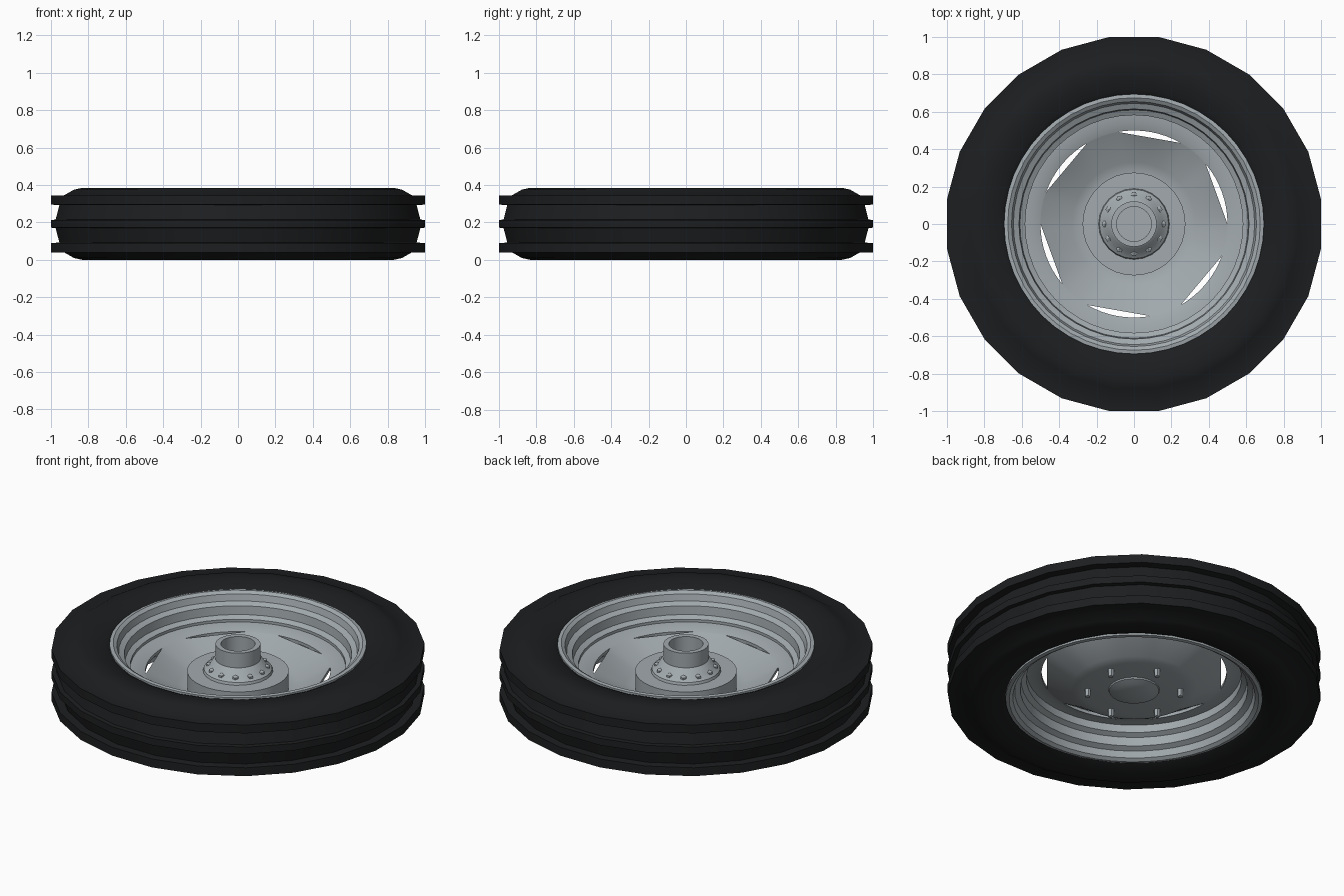
import bpy, bmesh, math

if "Cube" in bpy.data.objects:
    bpy.data.objects.remove(bpy.data.objects["Cube"])

MID = 0.1925  # height of the wheel's middle plane


def material(name, color):
    m = bpy.data.materials.new(name)
    m.diffuse_color = color
    m.use_nodes = True
    m.node_tree.nodes["Principled BSDF"].inputs["Base Color"].default_value = m.diffuse_color
    return m


RUBBER = material("rubber", (0.012, 0.013, 0.014, 1))
METAL = material("metal", (0.36, 0.40, 0.42, 1))


def lathe(name, profile, sides, mat, start=0.0, closed=True, shape=None, angle=30):
    """Spin (radius, z) points round z; shape(radius, angle) may alter the radius."""
    bm = bmesh.new()
    rings = []
    for r, z in profile:
        if r < 1e-5:
            rings.append([bm.verts.new((0, 0, z))] * sides)
            continue
        ring = []
        for i in range(sides):
            a = start + 2 * math.pi * i / sides
            q = shape(r, a) if shape else r
            ring.append(bm.verts.new((q * math.cos(a), q * math.sin(a), z)))
        rings.append(ring)
    pairs = list(zip(rings, rings[1:]))
    if closed:
        pairs.append((rings[-1], rings[0]))
    for p, q in pairs:
        for i in range(sides):
            j = (i + 1) % sides
            vs = list(dict.fromkeys((p[i], p[j], q[j], q[i])))
            if len(vs) > 2:
                bm.faces.new(vs)
    bmesh.ops.recalc_face_normals(bm, faces=bm.faces)
    me = bpy.data.meshes.new(name)
    bm.to_mesh(me)
    bm.free()
    ob = bpy.data.objects.new(name, me)
    bpy.context.collection.objects.link(ob)
    me.materials.append(mat)
    bpy.ops.object.select_all(action='DESELECT')
    ob.select_set(True)
    bpy.context.view_layer.objects.active = ob
    bpy.ops.object.shade_smooth_by_angle(angle=math.radians(angle))
    return ob


def mirrored(half):
    """Complete a top-half profile by reflecting it below the middle plane."""
    return half + [(r, 2 * MID - z) for r, z in reversed(half)]


# Tyre: rounded carcass with three raised tread ribs
FLAT = 1 / math.cos(math.pi / 24)
tyre_half = [(0.66, 0.31), (0.685, 0.345), (0.72, 0.362), (0.78, 0.378),
             (0.84, 0.385), (0.885, 0.375), (0.93, 0.345),
             (1.0, 0.345), (1.0, 0.295), (0.955, 0.293),
             (0.975, 0.215), (1.0, 0.213)]
lathe("tyre", [(r * (FLAT if r > 0.9 else 1), z) for r, z in mirrored(tyre_half)],
      24, RUBBER, start=math.pi / 24)

# Rim: lips, bead seats and drop centre
outer = [(0.695, 0.345), (0.695, 0.362), (0.675, 0.365), (0.655, 0.352),
         (0.645, 0.315), (0.615, 0.30), (0.61, 0.25), (0.582, 0.235)]
inner = [(0.60, 0.225), (0.628, 0.245), (0.632, 0.285), (0.665, 0.305)]
rim = mirrored(outer)
back = mirrored(inner[::-1])
lathe("rim", rim + back[::-1], 48, METAL)


# Wheel disc: dished, with six flats that leave slots against the outer ring
def flats(r, a):
    if r < 0.49:
        return r
    d = (a - math.radians(20) + math.pi / 6) % (math.pi / 3) - math.pi / 6
    return min(r, r * math.cos(math.radians(20)) / math.cos(d))


lathe("wheel_disc", [(0, 0.10), (0.28, 0.10), (0.33, 0.115), (0.50, 0.20),
                     (0.50, 0.182), (0.34, 0.093), (0.28, 0.08), (0, 0.08)],
      72, METAL, closed=False, shape=flats)
lathe("disc_outer_ring", [(0.50, 0.20), (0.54, 0.215), (0.59, 0.22),
                          (0.59, 0.195), (0.54, 0.195), (0.50, 0.182)], 72, METAL)

# Hub: drum flange, collar and open-topped tube
lathe("hub_flange", [(0, 0.20), (0.275, 0.20), (0.275, 0.095), (0, 0.095)],
      36, METAL, closed=False)
lathe("hub_collar", [(0.19, 0.198), (0.185, 0.215), (0.155, 0.235),
                     (0.135, 0.265), (0.11, 0.28), (0.11, 0.198)], 24, METAL)
lathe("hub_tube", [(0.122, 0.20), (0.122, 0.36), (0.093, 0.36), (0.093, 0.23), (0, 0.23)],
      24, METAL, closed=False)

# Small ribs round the collar
for i in range(12):
    a = 2 * math.pi * i / 12
    rib = lathe("collar_rib", [(0, 0.20), (0.018, 0.20), (0.018, 0.235), (0, 0.245)],
                6, METAL, closed=False)
    rib.location = (0.155 * math.cos(a), 0.155 * math.sin(a), 0)

# Outer-face hub cap and its raised centre
lathe("hub_cap", [(0, 0.05), (0.06, 0.052), (0.10, 0.06), (0.135, 0.072), (0.14, 0.085),
                  (0, 0.085)], 24, METAL, closed=False)

# Six wheel bolts on the outer face
for i in range(6):
    a = math.radians(20 + 60 * i)
    bolt = lathe("wheel_bolt", [(0, 0.035), (0.014, 0.037), (0.017, 0.045),
                                (0.017, 0.085), (0, 0.085)], 6, METAL, closed=False)
    bolt.location = (0.25 * math.cos(a), 0.25 * math.sin(a), 0)
